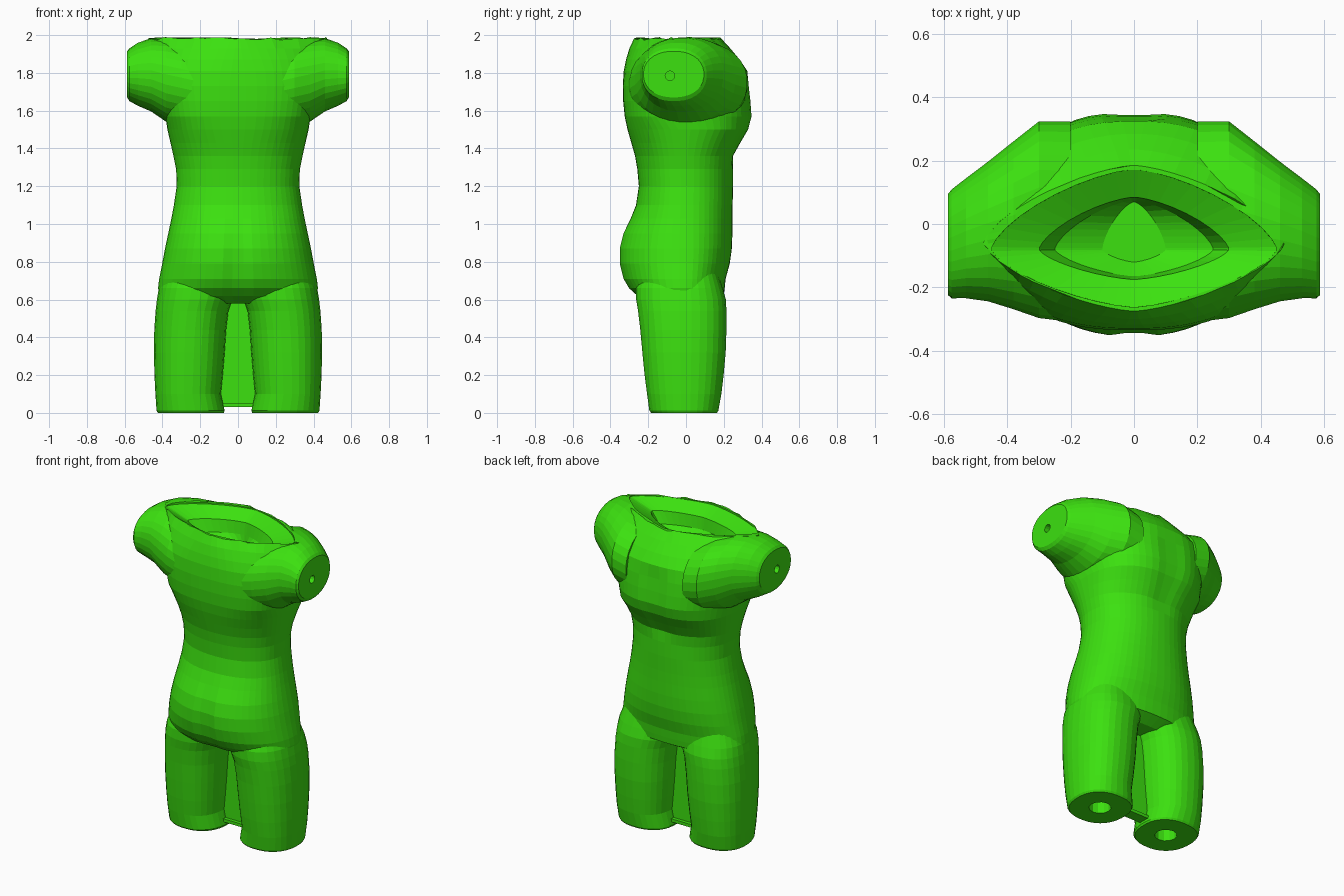
import bpy, bmesh, math, random
from mathutils import Matrix

if "Cube" in bpy.data.objects:
    bpy.data.objects.remove(bpy.data.objects["Cube"])
random.seed(4)

green = bpy.data.materials.new("bright_green")
green.diffuse_color = (0.045, 0.75, 0.005, 1)
green.use_nodes = True
green.node_tree.nodes["Principled BSDF"].inputs["Base Color"].default_value = green.diffuse_color


def outline(umin, umax, vmin, vmax, vc, n, seg):
    """Rounded section with separate depth either side of vc."""
    pts = []
    for i in range(seg):
        t = 2 * math.pi * (i + 0.5) / seg
        a, b = math.cos(t), math.sin(t)
        u = (umin + umax) / 2 + (umax - umin) / 2 * math.copysign(abs(a) ** (2 / n), a)
        d = (vmax - vc) if b > 0 else (vc - vmin)
        pts.append((u, vc + d * math.copysign(abs(b) ** (2 / n), b)))
    return pts


def loft(name, rings):
    bm = bmesh.new()
    rows = [[bm.verts.new(p) for p in r] for r in rings]
    k = len(rows[0])
    for a, b in zip(rows, rows[1:]):
        for i in range(k):
            j = (i + 1) % k
            bm.faces.new((a[i], a[j], b[j], b[i]))
    bm.faces.new(rows[0])
    bm.faces.new(rows[-1])
    bmesh.ops.recalc_face_normals(bm, faces=bm.faces)
    me = bpy.data.meshes.new(name)
    bm.to_mesh(me)
    bm.free()
    me.materials.append(green)
    ob = bpy.data.objects.new(name, me)
    bpy.context.collection.objects.link(ob)
    return ob


def rod(name, r, depth, matrix):
    bm = bmesh.new()
    bmesh.ops.create_cone(bm, cap_ends=True, segments=12, radius1=r, radius2=r,
                          depth=depth, matrix=matrix)
    me = bpy.data.meshes.new(name)
    bm.to_mesh(me)
    bm.free()
    me.materials.append(green)
    ob = bpy.data.objects.new(name, me)
    bpy.context.collection.objects.link(ob)
    return ob


def combine(body, other, op):
    m = body.modifiers.new(op, 'BOOLEAN')
    m.object, m.operation, m.solver = other, op, 'EXACT'
    bpy.context.view_layer.objects.active = body
    bpy.ops.object.modifier_apply(modifier=m.name)
    bpy.data.objects.remove(other)


# torso: z, half width, back y, front y, roundness
torso_rows = [
    (.58, .34, -.15, .13, 2), (.62, .415, -.26, .20, 2.2), (.66, .424, -.305, .205, 2.2),
    (.71, .418, -.335, .21, 2.2), (.79, .402, -.355, .232, 2.2), (.87, .387, -.355, .243, 2.2),
    (.95, .370, -.335, .246, 2.2), (1.03, .353, -.295, .246, 2.2), (1.10, .340, -.265, .247, 2.2),
    (1.20, .325, -.25, .25, 2.2), (1.29, .328, -.258, .25, 2.2), (1.36, .342, -.27, .257, 2.2),
    (1.43, .358, -.29, .295, 2.3), (1.50, .374, -.31, .335, 2.5), (1.57, .385, -.325, .353, 2.6),
    (1.65, .40, -.333, .347, 2.6), (1.73, .42, -.335, .338, 2.5), (1.81, .44, -.33, .325, 2.3),
    (1.87, .455, -.318, .285, 2.0), (1.93, .465, -.30, .235, 1.7), (1.98, .475, -.275, .185, 1.45)]
rings = []
for z, w, back, front, n in torso_rows:
    ring = []
    for x, y in outline(-w, w, back, front, -.06 if z > 1.5 else -.01, n, 56):
        groove = math.exp(-(x / .03) ** 2)
        if y < -.1 and z < 1.1:      # cleft at the back
            y += .04 * groove * max(0, 1 - abs(z - .76) / .3)
        if y > .1 and 1.35 < z < 1.8:   # dip in the chest
            y -= .012 * math.exp(-(x / .07) ** 2)
        ring.append((x, y, z + (random.uniform(-.007, .01) if z > 1.95 else 0)))
    rings.append(ring)
body = loft("torso_form", rings)

# thighs: z, inner x, outer x, back y, front y
leg_rows = [(0, .075, .425, -.185, .165), (.012, .07, .432, -.195, .172),
            (.10, .09, .438, -.207, .188), (.20, .08, .443, -.22, .20),
            (.32, .07, .446, -.232, .211), (.44, .062, .444, -.243, .215),
            (.54, .05, .437, -.255, .215), (.60, .03, .430, -.265, .212),
            (.66, .02, .42, -.265, .195), (.74, .03, .39, -.24, .17)]
# shoulder stubs: x, back y, front y, bottom z, top z
arm_rows = [(.20, -.31, .325, 1.50, 1.95), (.30, -.298, .325, 1.52, 1.975),
            (.38, -.27, .262, 1.54, 1.99), (.46, -.245, .198, 1.595, 1.985),
            (.53, -.235, .145, 1.625, 1.96), (.575, -.235, .11, 1.65, 1.93),
            (.587, -.225, .095, 1.67, 1.915)]
for s in (-1, 1):
    leg = loft("thigh", [[(s * x, y, z) for x, y in outline(a, b, c, d, 0, 2.3, 32)]
                         for z, a, b, c, d in leg_rows])
    combine(body, leg, 'UNION')
    arm = loft("shoulder", [[(s * x, y, z) for y, z in outline(a, b, c, d, (c + d) / 2, 2.2, 32)]
                            for x, a, b, c, d in arm_rows])
    combine(body, arm, 'UNION')

# sunken neck opening
neck_rows = [(2.1, .455, -.265, .175), (1.975, .45, -.262, .172), (1.925, .30, -.175, .085),
             (1.85, .25, -.165, .075), (1.80, .10, -.12, .07)]
neck = loft("neck_cutter", [[(x, y, z) for x, y in outline(-w, w, a, b, -.08, 1.45, 40)]
                            for z, w, a, b in neck_rows])
combine(body, neck, 'DIFFERENCE')

# holes in the thigh and shoulder ends
for s in (-1, 1):
    combine(body, rod("leg_hole", .065, .4, Matrix.Translation((s * .25, -.01, 0))), 'DIFFERENCE')
    m = Matrix.Translation((s * .6, -.085, 1.785)) @ Matrix.Rotation(math.pi / 2, 4, 'Y')
    combine(body, rod("arm_hole", .025, .16, m), 'DIFFERENCE')


# web and foot bar between the thighs
def box(name, lo, hi):
    x0, y0, z0 = lo
    x1, y1, z1 = hi
    return loft(name, [[(x0, y0, z), (x1, y0, z), (x1, y1, z), (x0, y1, z)] for z in (z0, z1)])


box("leg_web", (-.11, -.012, .045), (.11, .012, .66))
box("leg_web_bar", (-.105, -.035, .03), (.105, .035, .05))
